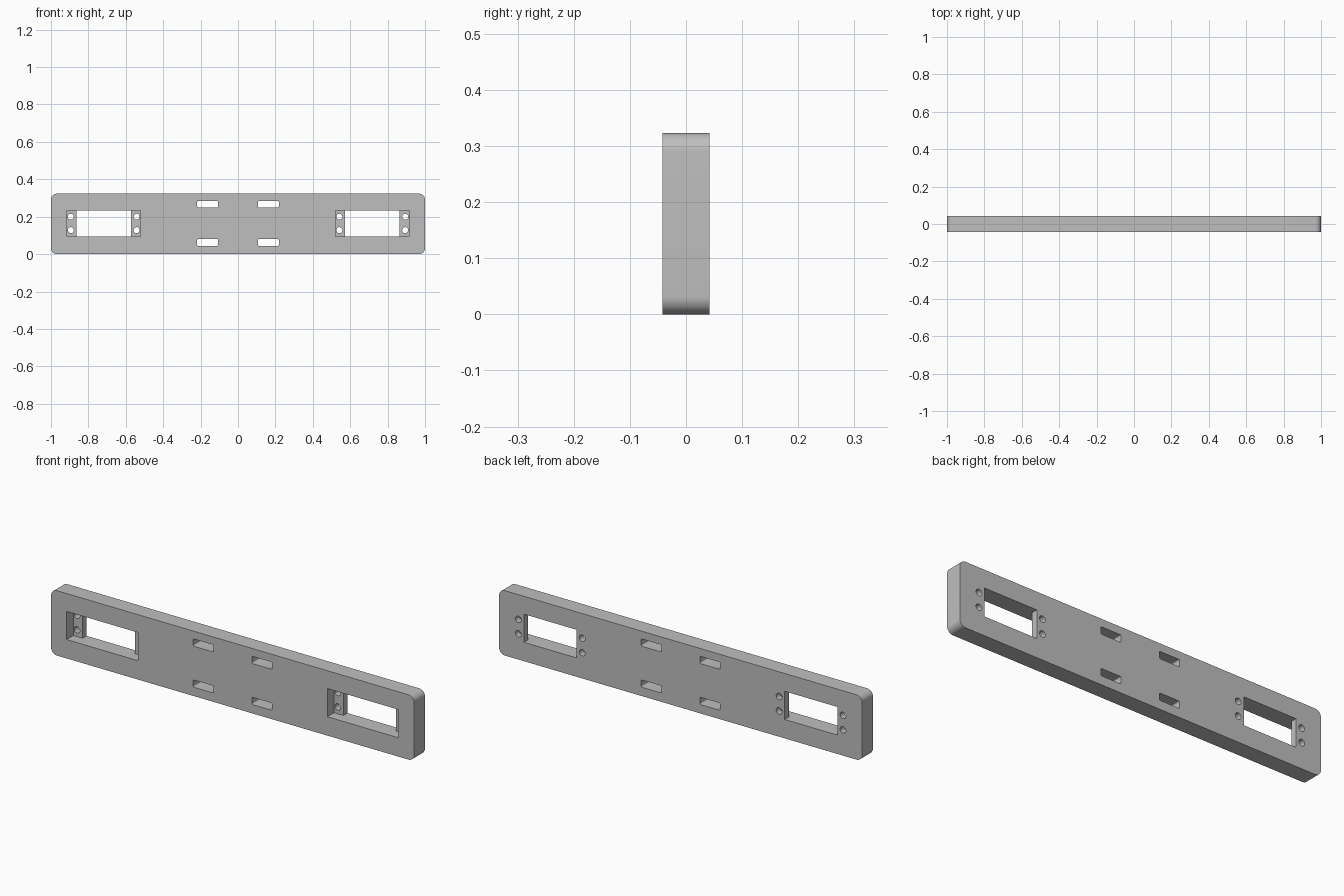
import bpy, bmesh, math
from mathutils import Vector

cube = bpy.data.objects.get("Cube")
if cube:
    bpy.data.objects.remove(cube, do_unlink=True)

HALF_T, HEIGHT = 0.042, 0.323
LEDGE_Y = 0.01          # depth at which the pocket floor sits
MID_Z = 0.164

grey = bpy.data.materials.new("plain grey")
grey.use_nodes = True
colour = (0.52, 0.52, 0.52, 1)
grey.diffuse_color = colour
grey.node_tree.nodes["Principled BSDF"].inputs["Base Color"].default_value = colour


def prism(name, points, direction):
    """Extrude a closed outline of 3D points along a direction."""
    bm = bmesh.new()
    face = bm.faces.new([bm.verts.new(p) for p in points])
    top = bmesh.ops.extrude_face_region(bm, geom=[face])["geom"]
    verts = [g for g in top if isinstance(g, bmesh.types.BMVert)]
    bmesh.ops.translate(bm, verts=verts, vec=Vector(direction))
    bmesh.ops.recalc_face_normals(bm, faces=bm.faces)
    mesh = bpy.data.meshes.new(name)
    bm.to_mesh(mesh)
    bm.free()
    obj = bpy.data.objects.new(name, mesh)
    bpy.context.collection.objects.link(obj)
    mesh.materials.append(grey)
    return obj


def rounded_rect(cx, cz, w, h, r, y, steps=8):
    """Rounded rectangle outline in the XZ plane."""
    points = []
    for i, (sx, sz) in enumerate([(1, 1), (-1, 1), (-1, -1), (1, -1)]):
        for k in range(steps + 1):
            a = math.pi / 2 * (i + k / steps)
            points.append((cx + sx * (w / 2 - r) + r * math.cos(a), y,
                           cz + sz * (h / 2 - r) + r * math.sin(a)))
    return points


def circle(cx, cz, r, y, n=32):
    return [(cx + r * math.cos(math.tau * k / n), y,
             cz + r * math.sin(math.tau * k / n)) for k in range(n)]


# Main plate
plate = prism("mounting_plate",
              rounded_rect(0, HEIGHT / 2, 2, HEIGHT, 0.032, -HALF_T, 12),
              (0, 2 * HALF_T, 0))

cutters = []
through = (0, 0.2, 0)
for side in (-1, 1):
    # Stepped window: wide pocket in front, narrower opening behind
    cx, pocket, opening = side * 0.718, 0.196, 0.145
    profile = [(-pocket, -0.1), (pocket, -0.1), (pocket, LEDGE_Y), (opening, LEDGE_Y),
               (opening, 0.1), (-opening, 0.1), (-opening, LEDGE_Y), (-pocket, LEDGE_Y)]
    cutters.append(prism("window_cutter", [(cx + x, y, MID_Z - 0.07) for x, y in profile],
                         (0, 0, 0.14)))
    # Screw holes through the ledges
    for dx in (-0.176, 0.176):
        for dz in (-0.036, 0.036):
            cutters.append(prism("screw_hole_cutter",
                                 circle(cx + dx, MID_Z + dz, 0.016, -0.02), through))
    # Strap slots near the centre
    for dz in (-0.102, 0.102):
        cutters.append(prism("slot_cutter",
                             rounded_rect(side * 0.162, MID_Z + dz, 0.112, 0.036, 0.006, -0.1, 4),
                             through))

bpy.context.view_layer.objects.active = plate
for cutter in cutters:
    cutter.hide_render = True
    mod = plate.modifiers.new("cut", 'BOOLEAN')
    mod.operation, mod.solver, mod.object = 'DIFFERENCE', 'EXACT', cutter
    bpy.ops.object.modifier_apply(modifier=mod.name)
for cutter in cutters:
    bpy.data.objects.remove(cutter, do_unlink=True)

# Smooth rounded corners and holes, keeping sharp edges
bpy.ops.object.select_all(action='DESELECT')
plate.select_set(True)
bpy.ops.object.shade_smooth_by_angle(angle=math.radians(30))
